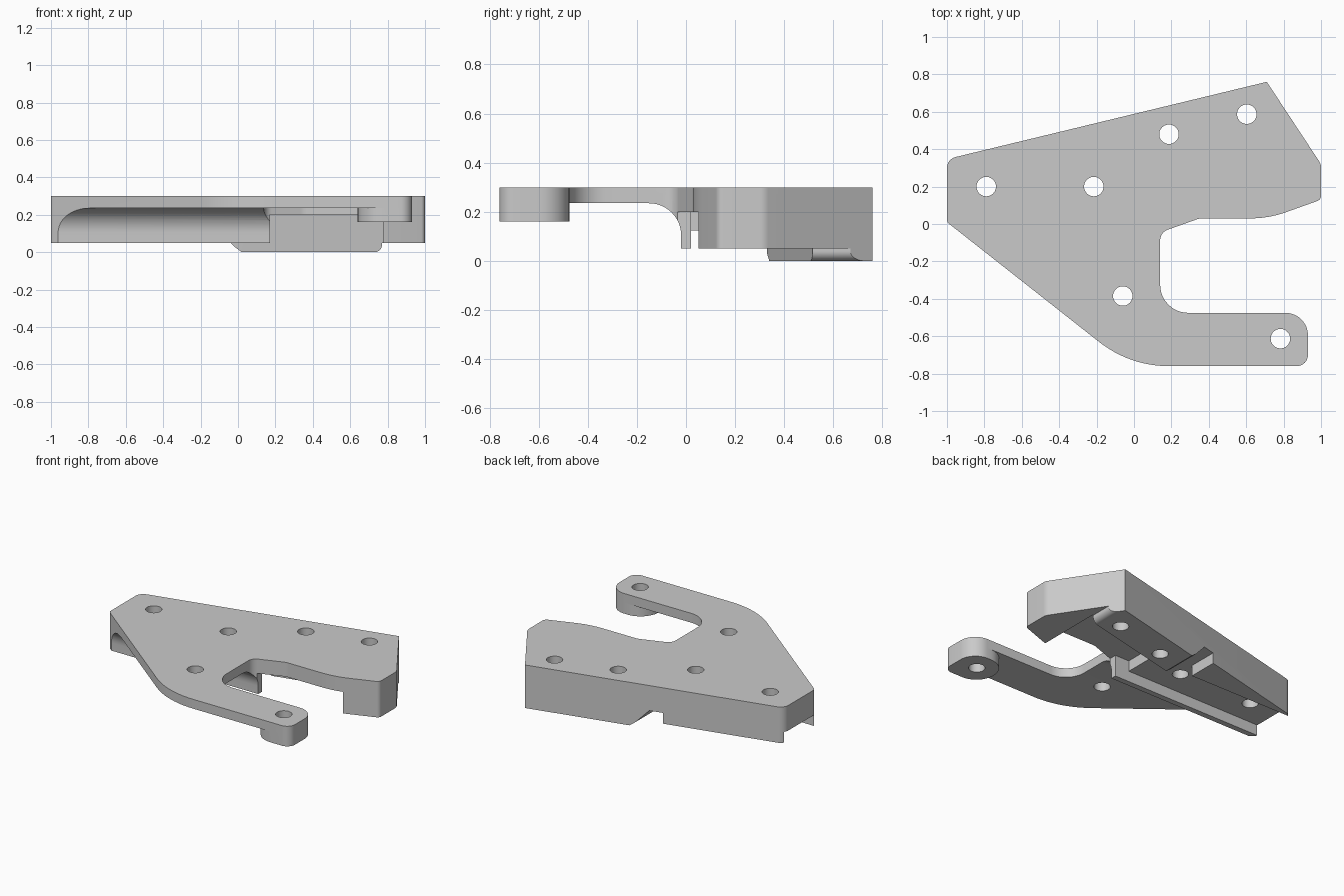
import bpy, bmesh, math
from mathutils import Vector

cube = bpy.data.objects.get("Cube")
if cube:
    bpy.data.objects.remove(cube, do_unlink=True)

grey = bpy.data.materials.new("machined grey")
grey.use_nodes = True
GREY = (0.59, 0.59, 0.59, 1)
grey.diffuse_color = GREY
grey.node_tree.nodes["Principled BSDF"].inputs["Base Color"].default_value = GREY


def rounded(corners, steps=12):
    """Turn (x, y, radius) corners into an outline with tangent arcs."""
    pts = []
    for i, (x, y, r) in enumerate(corners):
        p = Vector((x, y))
        if not r:
            pts.append(p)
            continue
        a = (Vector(corners[i - 1][:2]) - p).normalized()
        b = (Vector(corners[(i + 1) % len(corners)][:2]) - p).normalized()
        half = a.angle(b) / 2
        centre = p + (a + b).normalized() * r / math.sin(half)
        start = (p + a * r / math.tan(half) - centre).normalized()
        end = (p + b * r / math.tan(half) - centre).normalized()
        pts += [centre + start.slerp(end, k / steps) * r for k in range(steps + 1)]
    return pts


def prism(name, pts, lo, hi, axis="z"):
    """Extrude a 2D outline along an axis between lo and hi."""
    place = {"x": lambda u, v, w: (w, u, v),
             "y": lambda u, v, w: (u, w, v),
             "z": lambda u, v, w: (u, v, w)}[axis]
    bm = bmesh.new()
    base = [bm.verts.new(place(p[0], p[1], lo)) for p in pts]
    top = [bm.verts.new(place(p[0], p[1], hi)) for p in pts]
    bm.faces.new(base)
    bm.faces.new(top)
    n = len(pts)
    for i in range(n):
        j = (i + 1) % n
        bm.faces.new((base[i], base[j], top[j], top[i]))
    bmesh.ops.recalc_face_normals(bm, faces=bm.faces)
    mesh = bpy.data.meshes.new(name)
    bm.to_mesh(mesh)
    bm.free()
    mesh.materials.append(grey)
    ob = bpy.data.objects.new(name, mesh)
    bpy.context.collection.objects.link(ob)
    return ob


def rect(x0, x1, y0, y1):
    return [(x0, y0), (x1, y0), (x1, y1), (x0, y1)]


def circle(x, y, r, n=40):
    return [(x + r * math.cos(2 * math.pi * i / n),
             y + r * math.sin(2 * math.pi * i / n)) for i in range(n)]


def combine(target, tool, operation="DIFFERENCE"):
    mod = target.modifiers.new("cut", "BOOLEAN")
    mod.operation = operation
    mod.solver = "EXACT"
    mod.object = tool
    with bpy.context.temp_override(object=target, active_object=target):
        bpy.ops.object.modifier_apply(modifier=mod.name)
    bpy.data.objects.remove(tool, do_unlink=True)


# Full-height bracket body
outline = rounded([
    (-1, 0.347, 0.06), (0.71, 0.76, 0), (1, 0.32, 0.06), (1, 0.13, 0.03),
    (0.72, 0.03, 0.57), (0.35, 0.03, 0.1), (0.14, -0.045, 0.06),
    (0.14, -0.475, 0.15), (0.93, -0.475, 0.12), (0.93, -0.76, 0.06),
    (-0.022, -0.76, 0.6), (-1, 0.01, 0.03)])
body = prism("bracket_body", outline, 0, 0.3)

# Thin front plate with a curved fillet into the rib
front = rounded([(-1, -0.1, 0), (-0.02, -0.1, 0), (-0.02, 0.235, 0.13), (-1, 0.235, 0)])
combine(body, prism("front_cutter", front, -1.5, 1.5, "x"))

# Rib foot and back wall stop above the lowest block
combine(body, prism("rib_cutter", rect(-1.5, 0.5, -0.1, 0.03), -0.1, 0.05))
combine(body, prism("wall_cutter", rect(-1.5, -0.15, -0.1, 1), -0.1, 0.05))

# Shallow left pocket behind the rib
left = [(-1.2, 0.02), (0.08, 0.02), (0.08, 0.353), (-0.02, 0.33), (-1.2, 0.335)]
combine(body, prism("left_pocket", left, -0.1, 0.125))

# Sloped slot through the back wall
slot = [(-0.2, -0.1), (0.1, -0.1), (0.02, 0), (-0.02, 0.03), (-0.11, 0.125), (-0.2, 0.125)]
combine(body, prism("slot_cutter", slot, 0.3, 1, "y"))

# Deeper right pocket, open to the front
right = [(0.06, 0.02), (0.17, 0.02), (0.17, -0.04), (0.775, -0.04),
         (0.775, 0.517), (0.06, 0.349)]
combine(body, prism("right_pocket", right, -0.1, 0.2))

# Raised underside of the right leg, rounding the end of the low block
leg = rounded([(0.72, -0.1, 0), (0.72, 0, 0), (0.77, 0, 0.04), (0.77, 0.05, 0),
               (1.3, 0.05, 0), (1.3, -0.1, 0)])
combine(body, prism("leg_cutter", leg, -0.03, 1, "y"))

# Thick pad at the end of the arm
pad = rounded([(0.64, -0.475, 0.14), (0.93, -0.475, 0.12),
               (0.93, -0.76, 0.06), (0.64, -0.76, 0.14)])
combine(body, prism("arm_pad", pad, 0.16, 0.27), "UNION")

# Bolt holes
for x, y in [(-0.79, 0.2), (-0.215, 0.2), (0.187, 0.48),
             (0.603, 0.587), (-0.06, -0.385), (0.783, -0.613)]:
    combine(body, prism("hole_cutter", circle(x, y, 0.052), -0.2, 0.5))

# Smooth curved walls, crisp edges
for ob in bpy.context.selected_objects:
    ob.select_set(False)
body.select_set(True)
bpy.context.view_layer.objects.active = body
bpy.ops.object.shade_smooth_by_angle(angle=math.radians(25))
